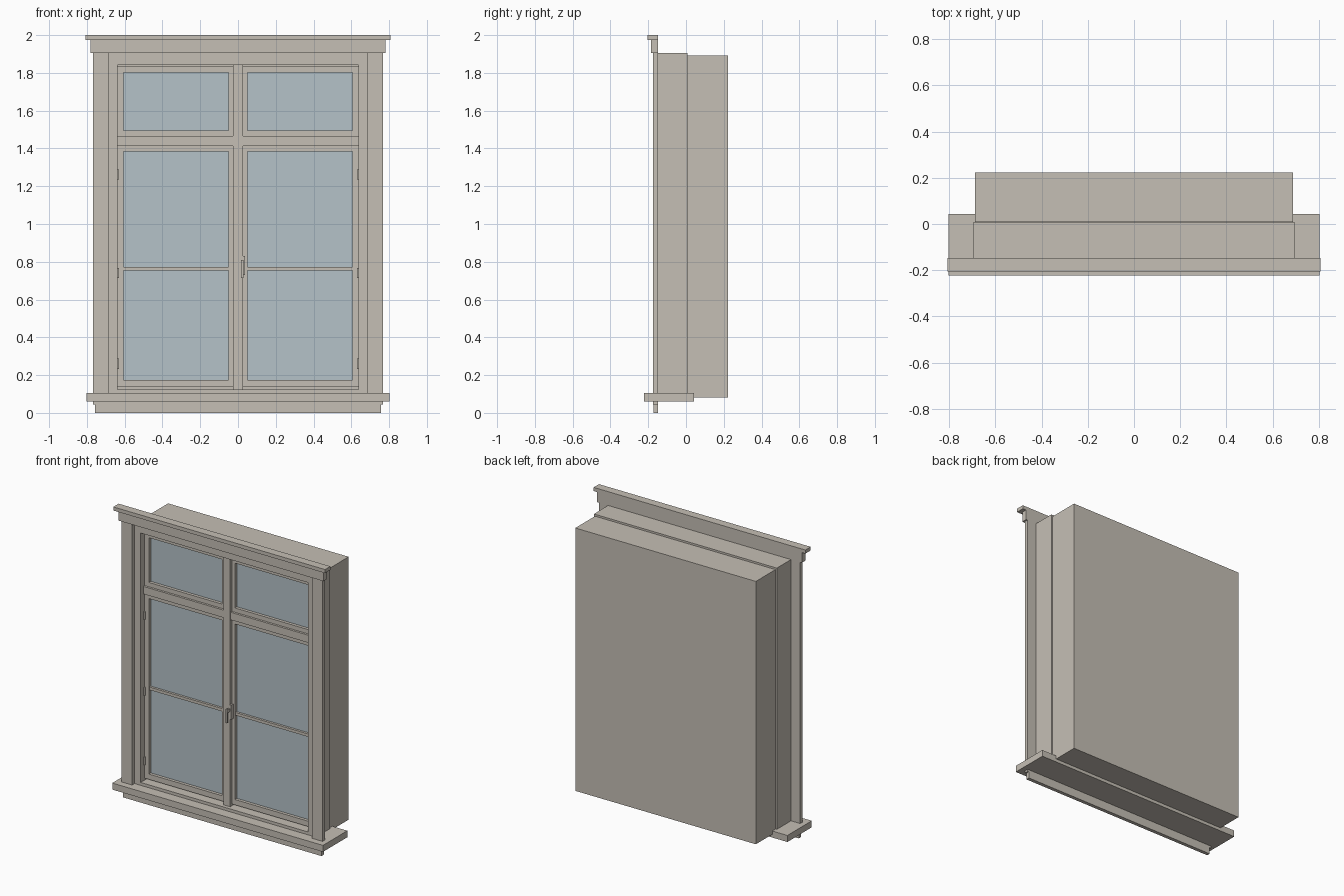
import bpy, bmesh

if "Cube" in bpy.data.objects:
    bpy.data.objects.remove(bpy.data.objects["Cube"], do_unlink=True)


def material(name, rgb):
    m = bpy.data.materials.new(name)
    m.use_nodes = True
    m.diffuse_color = (*rgb, 1)
    m.node_tree.nodes["Principled BSDF"].inputs["Base Color"].default_value = (*rgb, 1)
    return m


PAINT = material("warm grey paint", (0.56, 0.52, 0.46))
GLASS = material("pale blue glass", (0.46, 0.54, 0.58))


def finish(name, bm, mat):
    bmesh.ops.recalc_face_normals(bm, faces=bm.faces)
    mesh = bpy.data.meshes.new(name)
    bm.to_mesh(mesh)
    bm.free()
    mesh.materials.append(mat)
    ob = bpy.data.objects.new(name, mesh)
    bpy.context.collection.objects.link(ob)
    return ob


def box(name, x, y, z, mat=PAINT):
    """Block spanning the (low, high) pairs x, y and z."""
    bm = bmesh.new()
    bmesh.ops.create_cube(bm, size=1)
    for v in bm.verts:
        v.co = [r[0] if c < 0 else r[1] for c, r in zip(v.co, (x, y, z))]
    return finish(name, bm, mat)


def ring(name, outer_x, outer_z, inner_x, inner_z, y):
    """Rectangular frame with a clear opening."""
    bm = bmesh.new()

    def loop(x, z, depth):
        return [bm.verts.new((a, depth, b)) for a, b in
                ((x[0], z[0]), (x[1], z[0]), (x[1], z[1]), (x[0], z[1]))]

    loops = [loop(outer_x, outer_z, y[0]), loop(inner_x, inner_z, y[0]),
             loop(inner_x, inner_z, y[1]), loop(outer_x, outer_z, y[1])]
    for k in range(4):
        a, b = loops[k], loops[(k + 1) % 4]
        for i in range(4):
            j = (i + 1) % 4
            bm.faces.new((a[i], a[j], b[j], b[i]))
    return finish(name, bm, PAINT)


def sym(w):
    return (-w, w)


def side_span(s, a, b):
    return tuple(sorted((s * a, s * b)))


# Surround: cornice, head board, sill and apron
box("cornice_cap", sym(0.807), (-0.205, -0.147), (1.975, 2.0))
box("head_board", sym(0.78), (-0.185, -0.147), (1.905, 1.975))
box("sill", sym(0.803), (-0.222, 0.043), (0.06, 0.105))
box("apron_cap", sym(0.767), (-0.175, -0.147), (0.045, 0.06))
box("apron", sym(0.757), (-0.172, -0.147), (0.0, 0.045))

# Fixed frame, with a stop behind the sashes, and the wall block behind
ring("jamb_frame", sym(0.697), (0.095, 1.905), sym(0.638), (0.125, 1.843), (-0.148, 0.007))
ring("sash_stop", sym(0.66), (0.11, 1.86), sym(0.62), (0.15, 1.82), (-0.07, 0.0))
box("wall_block", sym(0.688), (0.009, 0.222), (0.082, 1.893))

# Mullion and transom
box("mullion", sym(0.026), (-0.122, -0.03), (0.12, 1.843))
box("transom", sym(0.638), (-0.12, -0.03), (1.413, 1.465))

SASH_Y = (-0.105, -0.06)
GLASS_Y = (-0.084, -0.078)
for s, side in ((1, "left"), (-1, "right")):
    box(f"{side}_casing", side_span(s, 0.685, 0.767), (-0.175, -0.147), (0.105, 1.905))

    # Sashes and panes
    outer, inner = side_span(s, 0.026, 0.638), side_span(s, 0.05, 0.606)
    ring(f"{side}_upper_sash", outer, (1.465, 1.833), inner, (1.495, 1.803), SASH_Y)
    ring(f"{side}_lower_sash", outer, (0.138, 1.413), inner, (0.175, 1.384), SASH_Y)
    box(f"{side}_upper_pane", inner, GLASS_Y, (1.495, 1.803), GLASS)
    box(f"{side}_lower_pane", inner, GLASS_Y, (0.175, 1.384), GLASS)
    box(f"{side}_glazing_bar", inner, (-0.1, -0.065), (0.753, 0.773))

    # Hinges
    for i, z in enumerate((0.26, 0.74, 1.262)):
        box(f"{side}_hinge_{i + 1}", side_span(s, 0.63, 0.64), (-0.115, -0.103),
            (z - 0.027, z + 0.027))

# Handle: back plate, spindle and lever
box("handle_plate", (0.02, 0.038), (-0.128, -0.1), (0.73, 0.83))
box("handle_spindle", (0.018, 0.03), (-0.15, -0.12), (0.785, 0.805))
box("handle_lever", (0.016, 0.028), (-0.16, -0.148), (0.715, 0.81))
